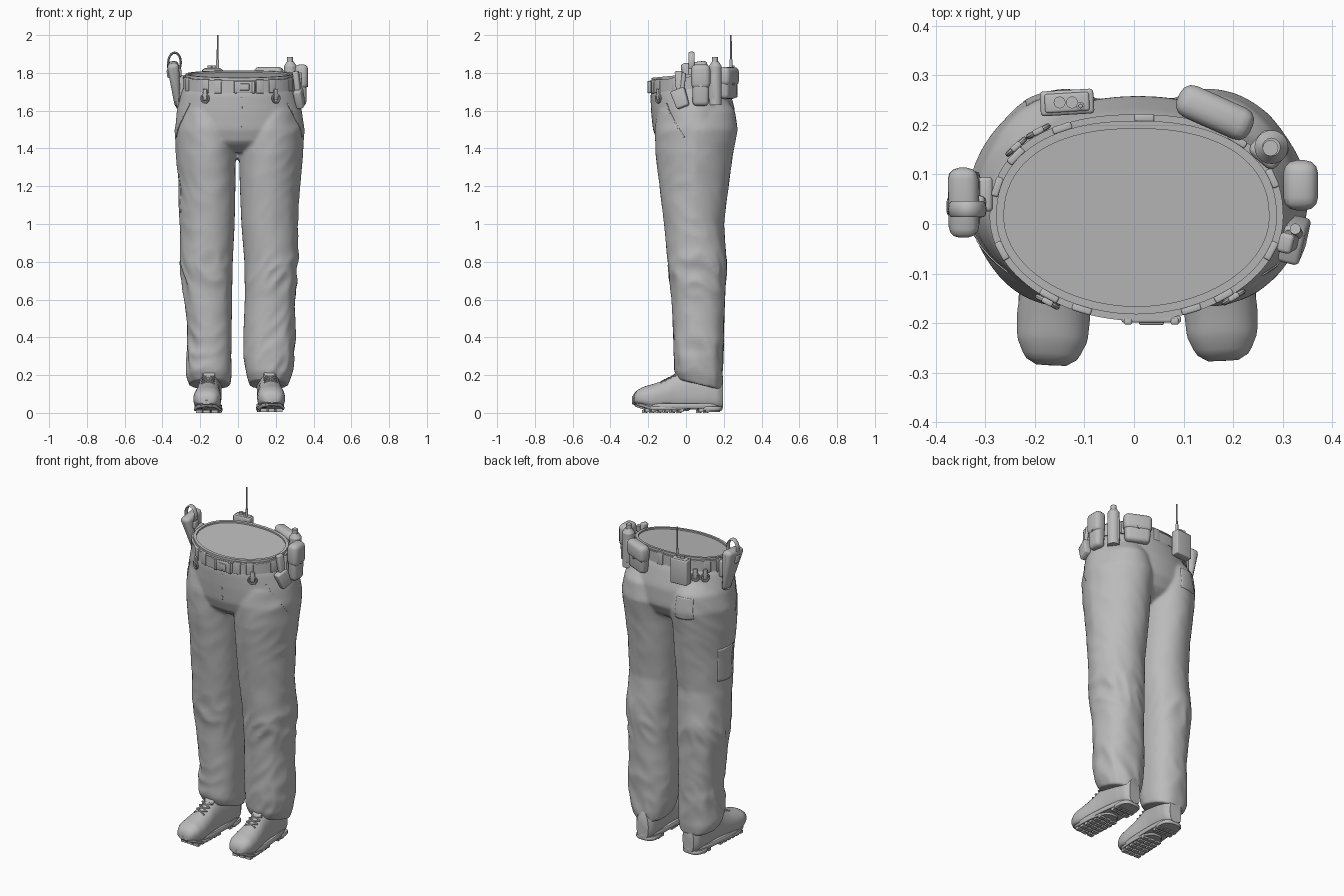
import bpy, bmesh, math
from math import sin, cos, pi
from mathutils import Vector, Matrix, Euler, noise

if "Cube" in bpy.data.objects:
    bpy.data.objects.remove(bpy.data.objects["Cube"])

GREY = (0.5, 0.5, 0.5, 1)
mat = bpy.data.materials.new("plain grey")
mat.use_nodes = True
mat.diffuse_color = GREY
mat.node_tree.nodes["Principled BSDF"].inputs["Base Color"].default_value = GREY
parts = []


def make(name, bm, loc=(0, 0, 0), rot=0.0):
    bmesh.ops.recalc_face_normals(bm, faces=bm.faces)
    me = bpy.data.meshes.new(name)
    bm.to_mesh(me)
    bm.free()
    me.materials.append(mat)
    ob = bpy.data.objects.new(name, me)
    ob.location, ob.rotation_euler = loc, (0, 0, rot)
    bpy.context.collection.objects.link(ob)
    parts.append(ob)
    return ob


def loft(bm, rings, closed=False):
    """Bridge equal rings of points; cap the ends unless closed."""
    vs = [[bm.verts.new(p) for p in r] for r in rings]
    n = len(vs[0])
    for i in range(len(vs) if closed else len(vs) - 1):
        a, b = vs[i], vs[(i + 1) % len(vs)]
        for j in range(n):
            bm.faces.new((a[j], a[(j + 1) % n], b[(j + 1) % n], b[j]))
    if not closed:
        bm.faces.new(vs[0])
        bm.faces.new(vs[-1])


def oval(t, a, b, back=2.0, front=2.0):
    """Rounded outline, with its own fullness on each half."""
    c, s = cos(t), sin(t)
    n = back if s > 0 else front
    return (math.copysign(a * abs(c) ** (2 / n), c), math.copysign(b * abs(s) ** (2 / n), s))


def angles(n):
    return [2 * pi * i / n for i in range(n)]


def sample(rows, k):
    """Linear lookup in rows sorted by first entry."""
    for p, q in zip(rows, rows[1:]):
        if k <= q[0]:
            f = (k - p[0]) / (q[0] - p[0])
            return [u + (v - u) * f for u, v in zip(p, q)][1:]
    return rows[-1][1:]


def box(name, loc, size, rot=(0, 0, 0), bevel=0.008, taper=1.0):
    bm = bmesh.new()
    bmesh.ops.create_cube(bm, size=1)
    for v in bm.verts:
        if v.co.z < 0:
            v.co.x *= taper
            v.co.y *= taper
        v.co = Vector(a * b for a, b in zip(v.co, size))
    bmesh.ops.bevel(bm, geom=bm.edges[:], offset=bevel, segments=3, profile=0.5, affect='EDGES')
    ob = make(name, bm, loc)
    ob.rotation_euler = rot
    return ob


def rod(name, p, q, r, r2=None, sides=16):
    p, q = Vector(p), Vector(q)
    bm = bmesh.new()
    turn = (q - p).to_track_quat('Z', 'Y').to_matrix().to_4x4()
    bmesh.ops.create_cone(bm, cap_ends=True, segments=sides, radius1=r, radius2=r2 or r,
                          depth=(q - p).length, matrix=Matrix.Translation((p + q) / 2) @ turn)
    return make(name, bm)


def ring(name, loc, rx, rz, r, rot=0.0, depth=.0055):
    bm = bmesh.new()
    loft(bm, [[((rx + r * cos(u)) * cos(t), depth * sin(u), (rz + r * cos(u)) * sin(t))
               for u in angles(8)] for t in angles(24)], closed=True)
    return make(name, bm, loc, rot)


# Trousers: pelvis (height, front, back, right, left) and two creased legs fused into one cloth
PELVIS = [(1.38, -.08, .14, -.2, .2), (1.43, -.15, .22, -.3, .32), (1.5, -.175, .258, -.333, .352),
          (1.6, -.184, .258, -.324, .338), (1.7, -.188, .228, -.298, .306), (1.75, -.178, .203, -.272, .282)]
# height, front, back, left leg inner and outer, right leg inner and outer
LEG = [(.15, -.04, .185, .06, .262, .04, .255), (.2, -.06, .195, .045, .28, .034, .272),
       (.3, -.06, .193, .028, .302, .036, .27), (.4, -.065, .198, .028, .303, .034, .264),
       (.6, -.075, .205, .036, .3, .032, .285), (.8, -.095, .213, .034, .318, .028, .304),
       (1, -.115, .2, .018, .317, .018, .308), (1.2, -.14, .225, .01, .328, .014, .315),
       (1.37, -.16, .248, .006, .343, .014, .328), (1.5, -.165, .272, .0, .354, .0, .335),
       (1.6, -.15, .258, .03, .33, .03, .315), (1.68, -.12, .2, .07, .28, .07, .27)]


def bump(z, mid, width):
    return math.exp(-((z - mid) / width) ** 2)


def crease(t, z, seed):
    amp = .003 + .009 * bump(z, .74, .1) + .007 * bump(z, .3, .14)
    slant = z * 9 + 1.5 * sin(t + seed)
    fold = 1 - 2.6 * abs(noise.noise(Vector((1.3 * cos(t), 1.3 * sin(t) + seed, slant))))
    return amp * fold * (.65 + .35 * cos(t))


def pelvis_ring(z):
    y0, y1, x0, x1 = sample(PELVIS, z)
    pts = [oval(t, (x1 - x0) / 2, (y1 - y0) / 2) for t in angles(64)]
    pts = [(x + (x0 + x1) / 2, y + (y0 + y1) / 2) for x, y in pts]
    return [(x, y, z + .4 * y * max(0, z - 1.5)) for x, y in pts]


def leg_ring(z, side):
    row = sample(LEG, z)
    y0, y1 = row[:2]
    x0, x1 = row[2:4] if side > 0 else row[4:]
    high = min(1, max(0, (z - .6) / .6))
    full = 2.25 - .25 * high
    pts = []
    for t in angles(64):
        w = crease(t, z, 4 + side)
        x, y = oval(t, (x1 - x0) / 2 + w, (y1 - y0) / 2 + w, full, full)
        x = max(x0, x + (x0 + x1) / 2 - high * max(.12 * y, -.08 * y))
        y += (y0 + y1) / 2
        pts.append((x * side, y, z - 1.6 * (y - .07) * max(0, .3 - z)))
    return pts


bm = bmesh.new()
loft(bm, [pelvis_ring(1.38 + .37 * i / 19) for i in range(20)])
for side in (1, -1):
    loft(bm, [leg_ring(.15 + 1.53 * i / 109, side) for i in range(110)])
trousers = make("trousers", bm)
fuse = trousers.modifiers.new("fuse", 'REMESH')
fuse.mode, fuse.voxel_size, fuse.use_smooth_shade = 'VOXEL', .008, True
relax = trousers.modifiers.new("relax", 'SMOOTH')
relax.factor, relax.iterations = .5, 8


# Sewn patches and seams that follow the cloth
def patch(name, loc, size, facing, tilt=0.0):
    bm = bmesh.new()
    bmesh.ops.create_grid(bm, x_segments=14, y_segments=14, size=.5)
    turn = Euler((pi / 2, 0, facing)).to_matrix() @ Matrix.Rotation(tilt, 3, 'Z')
    for v in bm.verts:
        v.co = Vector(loc) + turn @ Vector((v.co.x * size[0], v.co.y * size[1], 0))
    ob = make(name, bm)
    wrap = ob.modifiers.new("wrap", 'SHRINKWRAP')
    wrap.target, wrap.offset = trousers, .001
    ob.modifiers.new("thickness", 'SOLIDIFY').thickness = .003


patch("fly_seam", (.02, -.2, 1.59), (.006, .16), 0)
patch("cargo_pocket", (-.33, .06, 1.16), (.15, .2), -pi / 2)
patch("back_pocket", (-.18, .29, 1.53), (.14, .14), pi)
for s in (1, -1):
    patch("front_pocket_seam", (s * .3, -.06, 1.55), (.006, .22), s * 1.1, s * .6)


# Waistband, lining and belt
def waist(t, grow):
    x, y = oval(t, .28 + grow, .192 + grow, 2.3, 1.95)
    return x + .005, y + .013


def waist_ring(z, grow, scale=1.0):
    pts = [waist(t, grow) for t in angles(96)]
    return [(x * scale, y * scale, z + .1 * y * scale) for x, y in pts]


def band(name, z0, z1, inner, outer):
    bm = bmesh.new()
    loft(bm, [waist_ring(z, g) for z, g in ((z0, inner), (z0, outer), (z1, outer), (z1, inner))], closed=True)
    return make(name, bm)


band("waistband", 1.70, 1.792, -.013, .003)
band("belt", 1.712, 1.778, .0, .014)
band("belt_stitch_rim", 1.770, 1.776, .010, .016)
bm = bmesh.new()
loft(bm, [waist_ring(1.758 + .025 * k * k, -.012, k) for k in (.05, .25, .45, .65, .85, 1)])
make("waist_lining", bm)


def mount(deg, grow):
    """Point on the waist and the turn that faces local y outward."""
    t = math.radians(deg)
    x, y = waist(t, grow)
    a, b = waist(t - .03, grow), waist(t + .03, grow)
    return x, y, math.atan2(b[1] - a[1], b[0] - a[0]) + pi


for deg in (20, 48, 88, 118, 145, 165, 200, 232, 247, 293, 308, 340):
    x, y, r = mount(deg, .009)
    box("belt_keeper", (x, y, 1.745 + .1 * y), (.04, .015, .074), (0, 0, r), .004)

# Buckle
box("buckle_plate", (.035, -.192, 1.725), (.12, .014, .06), bevel=.005)
box("buckle_centre", (.035, -.197, 1.725), (.05, .014, .036), bevel=.004)
for x in (-.012, .082):
    box("buckle_prong", (x, -.196, 1.725), (.016, .014, .066), bevel=.004)

# Hanging key rings
for deg in (233, 311, 128, 141):
    x, y, r = mount(deg, .022)
    box("ring_tab", (x, y, 1.70 + .1 * y), (.024, .012, .06), (0, 0, r), .004)
    ring("hanging_ring", (x, y, 1.68 + .1 * y), .022, .022, .0055, r)

# Holster with grip strap on the right hip
box("holster", (-.332, .055, 1.735), (.066, .15, .245), (.12, -.12, 0), .024, .45)
box("holster_band", (-.338, .035, 1.8), (.078, .045, .05), (0, -.06, 0), .012)
box("holster_hanger", (-.3, .06, 1.74), (.03, .07, .1), bevel=.008)
ring("holster_loop", (-.336, .03, 1.855), .033, .052, .006, depth=.016)

# Radio with knobs and aerial
box("radio_case", (-.135, .245, 1.745), (.108, .05, .15), (0, 0, .06), .007)
box("radio_body", (-.135, .245, 1.795), (.09, .038, .06), (0, 0, .06), .005)
for x in (-.15, -.125):
    rod("radio_knob", (x, .245, 1.81), (x, .245, 1.838), .012)
rod("aerial_base", (-.108, .238, 1.81), (-.108, .238, 1.87), .008)
rod("aerial", (-.108, .238, 1.85), (-.108, .238, 2.0), .005, .004)


# Flap pouches
def pouch(name, x, y, z, size, turn):
    out = Vector((-sin(turn), cos(turn), 0))
    w, d, h = size
    box(name, (x, y, z), size, (0, 0, turn), .022, .9)
    flap = Vector((x, y, z + h * .22)) + out * .003
    box(name + "_flap", flap, (w + .006, d + .006, h * .6), (0, 0, turn), .026)
    stud = Vector((x, y, z)) + out * (d / 2 - .004)
    rod(name + "_stud", stud, stud + out * .010, .009)


pouch("back_pouch", .162, .222, 1.745, (.155, .062, .165), -.42)
pouch("side_pouch", .333, .078, 1.733, (.095, .064, .215), -pi / 2)

# Spray can in its sleeve
box("can_sleeve", (.272, .15, 1.73), (.068, .062, .15), (0, 0, -.7), .015)
rod("spray_can", (.277, .155, 1.63), (.277, .155, 1.835), .034, sides=24)
rod("can_shoulder", (.277, .155, 1.835), (.277, .155, 1.86), .034, .018, 24)
rod("can_nozzle", (.275, .153, 1.855), (.275, .153, 1.883), .016)

# Small tool pouch in front of the left hip
box("tool_pouch", (.325, -.03, 1.665), (.045, .08, .1), (.35, -.1, -.25), .01, .85)
box("tool_strap", (.312, -.035, 1.75), (.03, .04, .12), (.1, -.1, -.25), .008)
rod("tool_handle", (.33, -.02, 1.71), (.325, -.01, 1.80), .011)

# Boots
UPPER = [(-.282, .03, .085), (-.268, .054, .112), (-.23, .071, .133), (-.18, .074, .147), (-.12, .068, .167),
         (-.06, .06, .2), (0, .058, .23), (.1, .062, .235), (.16, .058, .22), (.188, .038, .18)]


def slab(bm, y, half, wide, z0, z1):
    rings = []
    for z, g in ((z0, -.004), (z0 + .005, 0), (z1 - .005, 0), (z1, -.004)):
        pts = [oval(t, wide + g, half + g, 2.7, 2.4) for t in angles(40)]
        rings.append([(px * (1 - .4 * (py + y + .05)), py + y, z + max(0, -.19 - py - y) * .3) for px, py in pts])
    loft(bm, rings)


for side, where, turn in (("left", (.166, .006, .006), .05), ("right", (-.153, -.003, 0), -.05)):
    bm = bmesh.new()
    rings = []
    for i in range(40):
        y = UPPER[0][0] + (UPPER[-1][0] - UPPER[0][0]) * i / 39
        w, top = sample(UPPER, y)
        low = .02 + .3 * max(0, -.19 - y)
        pts = [oval(t, w, (top - low) / 2, 2.3, 3.5) for t in angles(32)]
        rings.append([(px * (1 - 1.6 * max(0, pz)), y, pz + (top + low) / 2) for px, pz in pts])
    loft(bm, rings)
    make(side + "_boot_upper", bm, where, turn)
    bm = bmesh.new()
    slab(bm, -.047, .236, .071, .018, .044)
    slab(bm, -.125, .145, .07, .01, .028)
    slab(bm, .122, .064, .07, .006, .028)
    for row in range(8):
        for col in (-1, 0, 1):
            lug = bmesh.ops.create_cube(bm, size=1)["verts"]
            y = -.215 + .036 * row + (.07 if row > 5 else 0)
            for v in lug:
                v.co = (v.co.x * .034 + col * .042, v.co.y * .024 + y, v.co.z * .016 + .008)
    make(side + "_boot_sole", bm, where, turn)
    # Laces and tongue
    for k in range(4):
        y, z = -.14 + .024 * k, .159 + .012 * k
        for s in (1, -1):
            lace = rod(side + "_lace", (-s * .034, y, z - .004), (s * .034, y + .022, z + .010), .0045, sides=8)
            lace.location, lace.rotation_euler.z = where, turn
    box(side + "_boot_tongue", (where[0], -.06, .19), (.06, .02, .05), (-.6, 0, turn), .008)

# Smooth shading with crisp edges
bpy.ops.object.select_all(action='DESELECT')
for ob in parts:
    ob.select_set(True)
bpy.context.view_layer.objects.active = trousers
bpy.ops.object.shade_smooth_by_angle(angle=math.radians(40))
